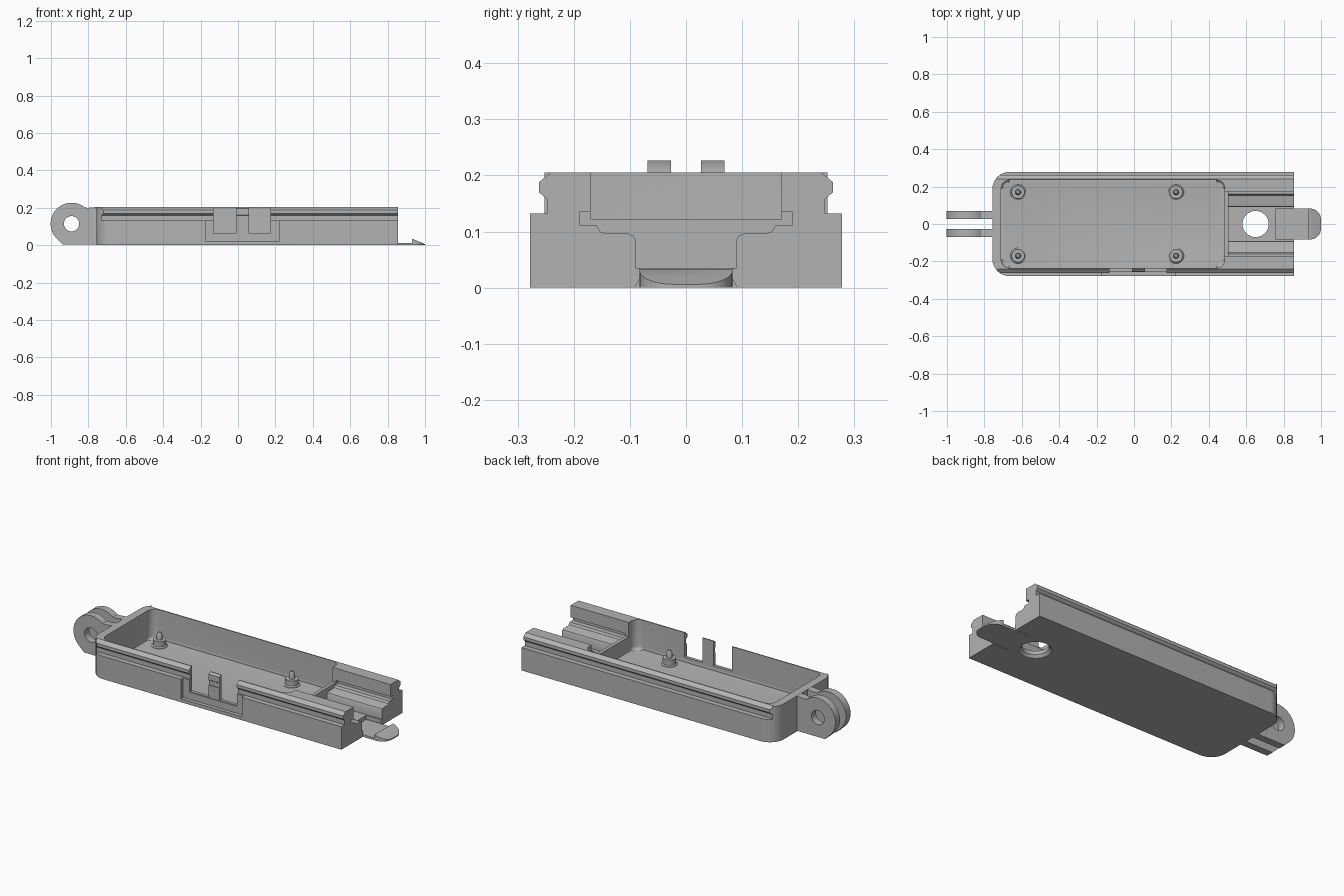
import bpy, bmesh, math

if "Cube" in bpy.data.objects:
    bpy.data.objects.remove(bpy.data.objects["Cube"])

grey = bpy.data.materials.new("plain_grey")
grey.use_nodes = True
COLOUR = (0.45, 0.45, 0.45, 1)
grey.diffuse_color = COLOUR
grey.node_tree.nodes["Principled BSDF"].inputs["Base Color"].default_value = COLOUR


def finish(name, bm):
    bmesh.ops.recalc_face_normals(bm, faces=bm.faces)
    mesh = bpy.data.meshes.new(name)
    bm.to_mesh(mesh)
    bm.free()
    obj = bpy.data.objects.new(name, mesh)
    bpy.context.collection.objects.link(obj)
    mesh.materials.append(grey)
    return obj


def prism(name, points, axis, start, end, low_bevel=0):
    """Extrude a 2D outline along an axis; optionally round its lower rim."""
    place = {"x": lambda u, v, w: (w, u, v),
             "y": lambda u, v, w: (u, w, v),
             "z": lambda u, v, w: (u, v, w)}[axis]
    bm = bmesh.new()
    rings = [[bm.verts.new(place(u, v, w)) for u, v in points] for w in (start, end)]
    bm.faces.new(rings[0])
    bm.faces.new(rings[1])
    count = len(points)
    for i in range(count):
        j = (i + 1) % count
        bm.faces.new((rings[0][i], rings[0][j], rings[1][j], rings[1][i]))
    if low_bevel:
        rim = [e for e in bm.edges if all(v in rings[0] for v in e.verts)]
        bmesh.ops.bevel(bm, geom=rim, offset=low_bevel, segments=4,
                        profile=0.5, affect="EDGES")
    return finish(name, bm)


def arc(cx, cy, r, a0, a1, steps):
    return [(cx + r * math.cos(math.radians(a0 + (a1 - a0) * i / steps)),
             cy + r * math.sin(math.radians(a0 + (a1 - a0) * i / steps)))
            for i in range(steps + 1)]


def rounded(x0, x1, y, left, right):
    """Rounded plan rectangle, symmetric in y, with left and right radii."""
    pts = []
    for x, sy, r, a in ((x1, 1, right, 0), (x0, 1, left, 90),
                        (x0, -1, left, 180), (x1, -1, right, 270)):
        if r:
            pts += arc(x + (r if x == x0 else -r), sy * (y - r), r, a, a + 90, 8)
        else:
            pts.append((x, sy * y))
    return pts


def box(name, x0, x1, y0, y1, z0, z1):
    return prism(name, [(x0, y0), (x1, y0), (x1, y1), (x0, y1)], "z", z0, z1)


def lathe(name, profile, x, y, steps=32):
    bm = bmesh.new()
    rings = [[bm.verts.new((px, py, z)) for px, py in arc(x, y, r, 0, 360, steps)[:-1]]
             for r, z in profile]
    for low, high in zip(rings, rings[1:]):
        for i in range(steps):
            j = (i + 1) % steps
            bm.faces.new((low[i], low[j], high[j], high[i]))
    bm.faces.new(rings[0])
    bm.faces.new(rings[-1])
    return finish(name, bm)


def boolean(obj, tool, operation="DIFFERENCE"):
    mod = obj.modifiers.new("cut", "BOOLEAN")
    mod.operation, mod.solver, mod.object = operation, "EXACT", tool
    bpy.context.view_layer.objects.active = obj
    bpy.ops.object.modifier_apply(modifier=mod.name)
    bpy.data.objects.remove(tool)


FLOOR = 0.035

# Tray shell with rounded hinge end
tray = prism("tray", rounded(-0.757, 0.855, 0.278, 0.09, 0), "z", 0, 0.205)
boolean(tray, prism("pocket", rounded(-0.71, 0.485, 0.235, 0.045, 0.045),
                    "z", FLOOR, 0.3, 0.015))

# Outer rails with undercut grooves
rail = [(0.3, 0.132), (0.248, 0.132), (0.248, 0.158), (0.262, 0.17),
        (0.262, 0.188), (0.241, 0.205), (0.241, 0.23), (0.3, 0.23)]
for side in (-1, 1):
    boolean(tray, prism("groove", [(side * y, z) for y, z in rail], "x", -0.73, 0.9))

# Stepped channel at the open end, behind a low divider
boolean(tray, box("divider_gap", 0.45, 0.9, -0.17, 0.17, 0.122, 0.3))
half = [(0.09, FLOOR), (0.09, 0.085), (0.094, 0.093), (0.105, 0.097), (0.145, 0.097),
        (0.153, 0.1), (0.16, 0.112), (0.19, 0.112), (0.19, 0.135), (0.17, 0.135)]
outline = half + [(-y, z) for y, z in reversed(half)]
boolean(tray, prism("channel", outline, "x", 0.505, 0.9))

# Countersunk round hole in the channel floor
boolean(tray, lathe("floor_hole", [(0.092, -0.01), (0.07, 0.015), (0.07, 0.1)], 0.65, 0, 48))

# Relief under the channel floor for the clip
relief = [(-0.098, -0.01), (0.098, -0.01), (0.083, 0.014), (0.083, 0.06),
          (-0.083, 0.06), (-0.083, 0.014)]
boolean(tray, prism("clip_relief", relief, "x", 0.76, 0.9))

# Recessed side panel with two slots and a tab between them
boolean(tray, box("panel", -0.17, 0.22, -0.3, -0.257, 0.02, 0.135))
boolean(tray, box("rail_break", -0.13, 0.175, -0.3, -0.253, 0.06, 0.3))
for x0, x1 in ((-0.13, -0.01), (0.06, 0.175)):
    boolean(tray, box("slot", x0, x1, -0.3, -0.2, 0.063, 0.3))

# Flexible clip with hooked, rounded tip
clip = prism("clip", [(0.74, 0), (1.0, 0), (1.0, 0.006), (0.935, 0.033),
                      (0.93, 0.033), (0.93, 0.012), (0.74, 0.012)], "y", -0.1, 0.1)
boolean(clip, prism("clip_plan", rounded(0.7, 1.0, 0.083, 0, 0.06), "z", -0.1, 0.1),
        "INTERSECT")

# Hinge lugs with a pin hole
lugs = []
lug_outline = (arc(-0.89, 0.115, 0.112, 50, 225, 36)
               + [(-0.935, 0.003), (-0.75, 0.003), (-0.75, 0.205), (-0.8, 0.2)])
for side, label in ((-1, "right"), (1, "left")):
    lug = prism("hinge_lug_" + label, lug_outline, "y", side * 0.027, side * 0.069)
    boolean(lug, prism("pin_hole", arc(-0.89, 0.115, 0.041, 0, 360, 32)[:-1],
                       "y", -0.1, 0.1))
    lugs.append(lug)

# Mounting pegs with narrow locating pins
pegs = []
peg = [(0.042, FLOOR - 0.004), (0.042, FLOOR + 0.003), (0.035, FLOOR + 0.008),
       (0.035, 0.073), (0.015, 0.073), (0.015, 0.1), (0.008, 0.115)]
for x in (-0.62, 0.225):
    for y in (-0.17, 0.17):
        pegs.append(lathe("mounting_peg", peg, x, y))

# Smooth curved surfaces, keep edges sharp
for obj in [tray, clip] + lugs + pegs:
    bpy.ops.object.select_all(action="DESELECT")
    obj.select_set(True)
    bpy.context.view_layer.objects.active = obj
    bpy.ops.object.shade_smooth_by_angle(angle=math.radians(30))
